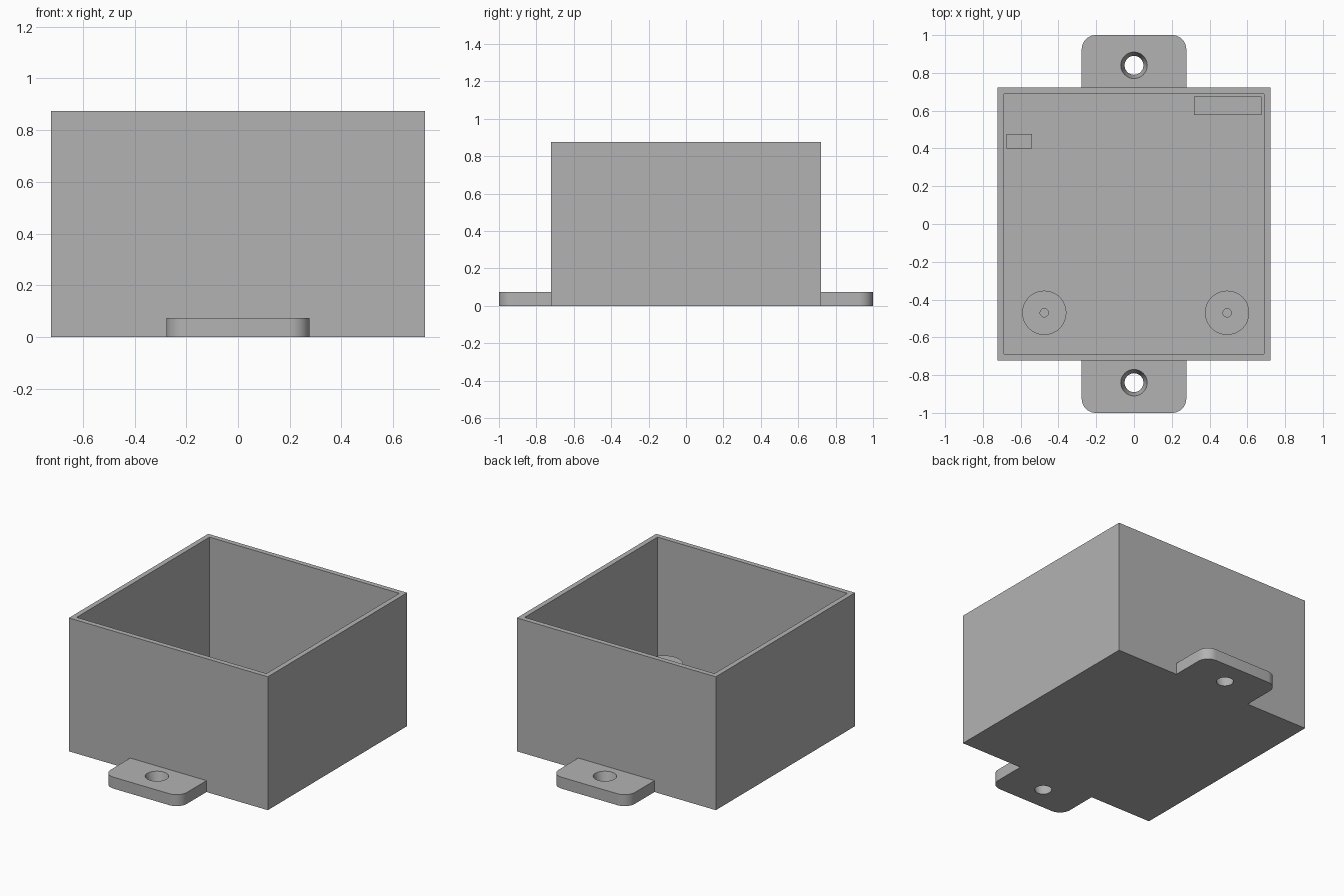
import bpy, bmesh, math
from mathutils import Matrix

if "Cube" in bpy.data.objects:
    bpy.data.objects.remove(bpy.data.objects["Cube"])

HALF, INNER, HEIGHT, FLOOR = 0.722, 0.675, 0.875, 0.05
TAB_W, TAB_H, TAB_R = 0.277, 0.075, 0.075
HOLE_Y, REST_H = 0.84, 0.18

grey = bpy.data.materials.new("light grey plastic")
grey.use_nodes = True
grey.diffuse_color = (0.45, 0.45, 0.45, 1)
grey.node_tree.nodes["Principled BSDF"].inputs["Base Color"].default_value = (0.45, 0.45, 0.45, 1)


def finish(bm, name):
    bmesh.ops.recalc_face_normals(bm, faces=bm.faces)
    mesh = bpy.data.meshes.new(name)
    bm.to_mesh(mesh)
    bm.free()
    mesh.materials.append(grey)
    ob = bpy.data.objects.new(name, mesh)
    bpy.context.collection.objects.link(ob)
    return ob


def smooth(ob):
    bpy.ops.object.select_all(action='DESELECT')
    ob.select_set(True)
    bpy.context.view_layer.objects.active = ob
    bpy.ops.object.shade_smooth_by_angle(angle=math.radians(35))


def block(bm, x0, x1, y0, y1, z0, z1):
    m = Matrix.Translation(((x0 + x1) / 2, (y0 + y1) / 2, (z0 + z1) / 2))
    m = m @ Matrix.Diagonal((x1 - x0, y1 - y0, z1 - z0, 1))
    bmesh.ops.create_cube(bm, size=1, matrix=m)


# Open box: inset the top face and sink it to the floor
bm = bmesh.new()
block(bm, -HALF, HALF, -HALF, HALF, 0, HEIGHT)
top = max(bm.faces, key=lambda f: f.calc_center_median().z)
bmesh.ops.inset_region(bm, faces=[top], thickness=HALF - INNER)
cavity = bmesh.ops.extrude_discrete_faces(bm, faces=[top])["faces"][0]
for v in cavity.verts:
    v.co.z = FLOOR
finish(bm, "open_box")


# Mounting tabs: rounded outer corners and a tapered screw hole
def mounting_tab(name, side):
    bm = bmesh.new()
    block(bm, -TAB_W, TAB_W, HALF, 1, 0, TAB_H)
    corners = [e for e in bm.edges if all(v.co.y > 0.99 for v in e.verts)
               and abs(e.verts[0].co.z - e.verts[1].co.z) > 0.01]
    bmesh.ops.bevel(bm, geom=corners, offset=TAB_R, segments=10, profile=0.5, affect='EDGES')
    bmesh.ops.scale(bm, vec=(1, side, 1), verts=bm.verts)
    tab = finish(bm, name)

    bm = bmesh.new()
    bmesh.ops.create_cone(bm, cap_ends=True, segments=48, radius1=0.043, radius2=0.077,
                          depth=TAB_H * 1.7,
                          matrix=Matrix.Translation((0, side * HOLE_Y, TAB_H / 2)))
    cutter = finish(bm, "hole_cutter")
    cutter.hide_render = True
    mod = tab.modifiers.new("screw hole", 'BOOLEAN')
    mod.operation = 'DIFFERENCE'
    mod.solver = 'EXACT'
    mod.object = cutter
    bpy.context.view_layer.objects.active = tab
    bpy.ops.object.modifier_apply(modifier=mod.name)
    bpy.data.objects.remove(cutter)
    smooth(tab)


mounting_tab("front_tab", -1)
mounting_tab("back_tab", 1)


# Round standoffs with a blind pilot hole, turned from a profile
def standoff(name, x, y):
    bm = bmesh.new()
    profile = [(0.117, FLOOR), (0.117, REST_H), (0.022, REST_H), (0.022, FLOOR)]
    verts = [bm.verts.new((r, 0, z)) for r, z in profile]
    edges = [bm.edges.new(pair) for pair in zip(verts, verts[1:])]
    bmesh.ops.spin(bm, geom=verts + edges, axis=(0, 0, 1), cent=(0, 0, 0),
                   angle=math.tau, steps=48, use_merge=True)
    bmesh.ops.remove_doubles(bm, verts=bm.verts, dist=0.0001)
    bmesh.ops.translate(bm, vec=(x, y, 0), verts=bm.verts)
    smooth(finish(bm, name))


standoff("left_standoff", 0.493, -0.47)
standoff("right_standoff", -0.475, -0.47)

# Rectangular rests against the walls
bm = bmesh.new()
block(bm, 0.317, INNER, 0.577, INNER, FLOOR, REST_H)
finish(bm, "corner_rest")
bm = bmesh.new()
block(bm, -INNER, -0.54, 0.40, 0.477, FLOOR, REST_H)
finish(bm, "side_rest")
